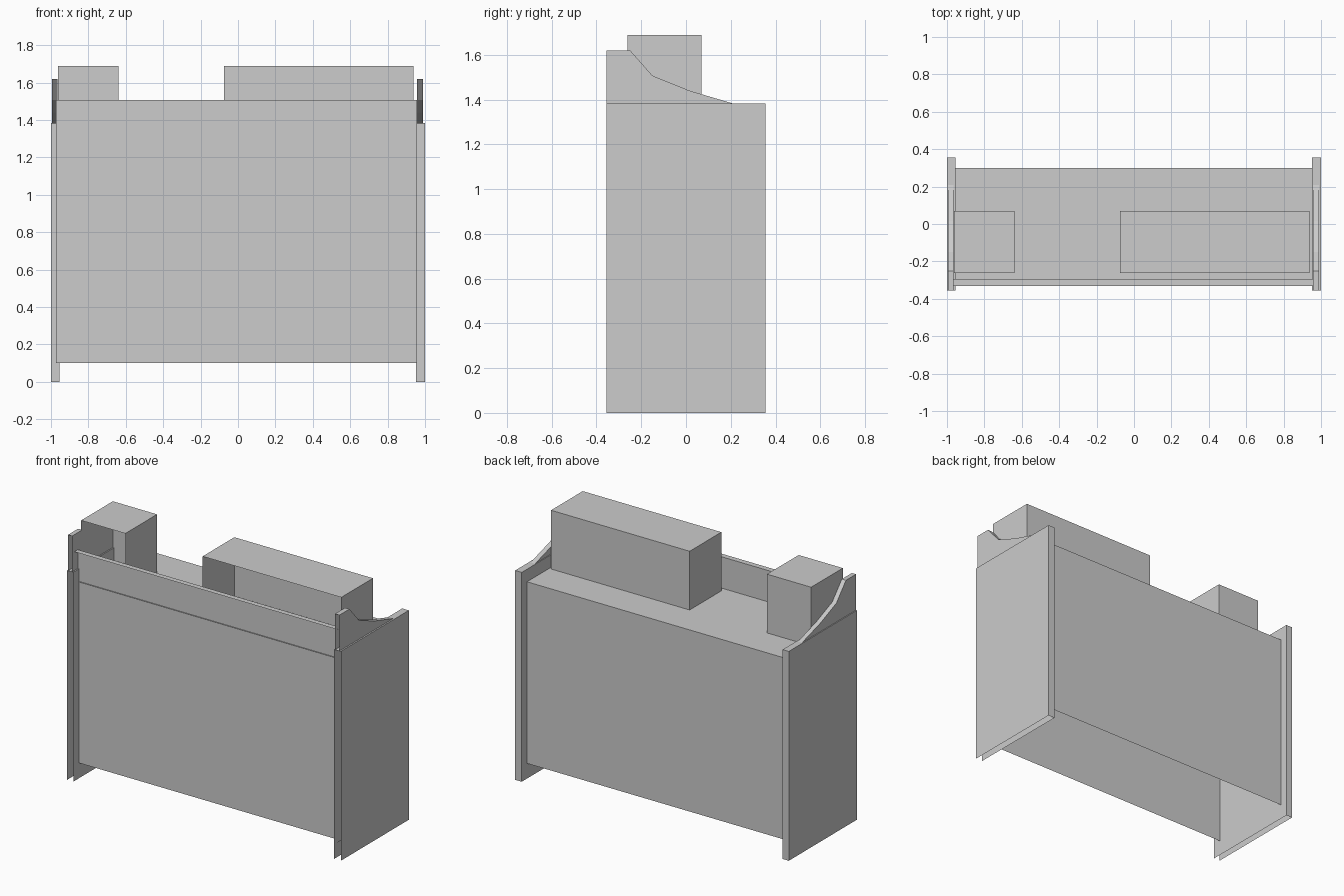
import bpy
import bmesh
from mathutils import Vector

cube = bpy.data.objects.get("Cube")
if cube:
    bpy.data.objects.remove(cube, do_unlink=True)

grey = bpy.data.materials.new("plain_grey")
grey.use_nodes = True
colour = (0.604, 0.604, 0.604, 1.0)
grey.diffuse_color = colour
grey.node_tree.nodes["Principled BSDF"].inputs["Base Color"].default_value = colour

OPEN_SIDES = (Vector((0, -1, 0)), Vector((0, 0, -1)))


def hollow_part(name, profile, x0, x1):
    """Extrude a (y, z) outline from x0 to x1 as a shell open in front and below."""
    bm = bmesh.new()
    face = bm.faces.new([bm.verts.new((x0, y, z)) for y, z in profile])
    result = bmesh.ops.extrude_face_region(bm, geom=[face])
    moved = [v for v in result["geom"] if isinstance(v, bmesh.types.BMVert)]
    bmesh.ops.translate(bm, verts=moved, vec=(x1 - x0, 0, 0))
    bmesh.ops.recalc_face_normals(bm, faces=bm.faces)
    bm.normal_update()
    drop = [f for f in bm.faces if any(f.normal.dot(d) > 0.99 for d in OPEN_SIDES)]
    bmesh.ops.delete(bm, geom=drop, context="FACES")
    mesh = bpy.data.meshes.new(name)
    bm.to_mesh(mesh)
    bm.free()
    mesh.materials.append(grey)
    obj = bpy.data.objects.new(name, mesh)
    bpy.context.collection.objects.link(obj)


def rect(y0, y1, z0, z1):
    return [(y0, z0), (y1, z0), (y1, z1), (y0, z1)]


# Side panels and the curved wings on top
wing = [(-0.355, 1.38), (0.218, 1.38), (0.015, 1.44),
        (-0.15, 1.507), (-0.25, 1.62), (-0.355, 1.62)]
side_panel = rect(-0.355, 0.355, 0, 1.383)
hollow_part("left_side_panel", side_panel, 0.952, 1)
hollow_part("right_side_panel", side_panel, -1, -0.955)
hollow_part("left_wing", wing, 0.957, 0.99)
hollow_part("right_wing", wing, -0.994, -0.964)

# Counter body, its top just reaching through the front panel
hollow_part("counter_body", rect(-0.302, 0.3, 0.1, 1.3), -0.972, 0.958)

# Tall front panel
hollow_part("front_panel", rect(-0.331, -0.295, 0.1, 1.507), -0.972, 0.958)

# Boxes standing on the counter
for name, x0, x1 in (("small_box", -0.963, -0.64), ("long_box", -0.075, 0.938)):
    hollow_part(name, rect(-0.262, 0.069, 1.3, 1.688), x0, x1)
